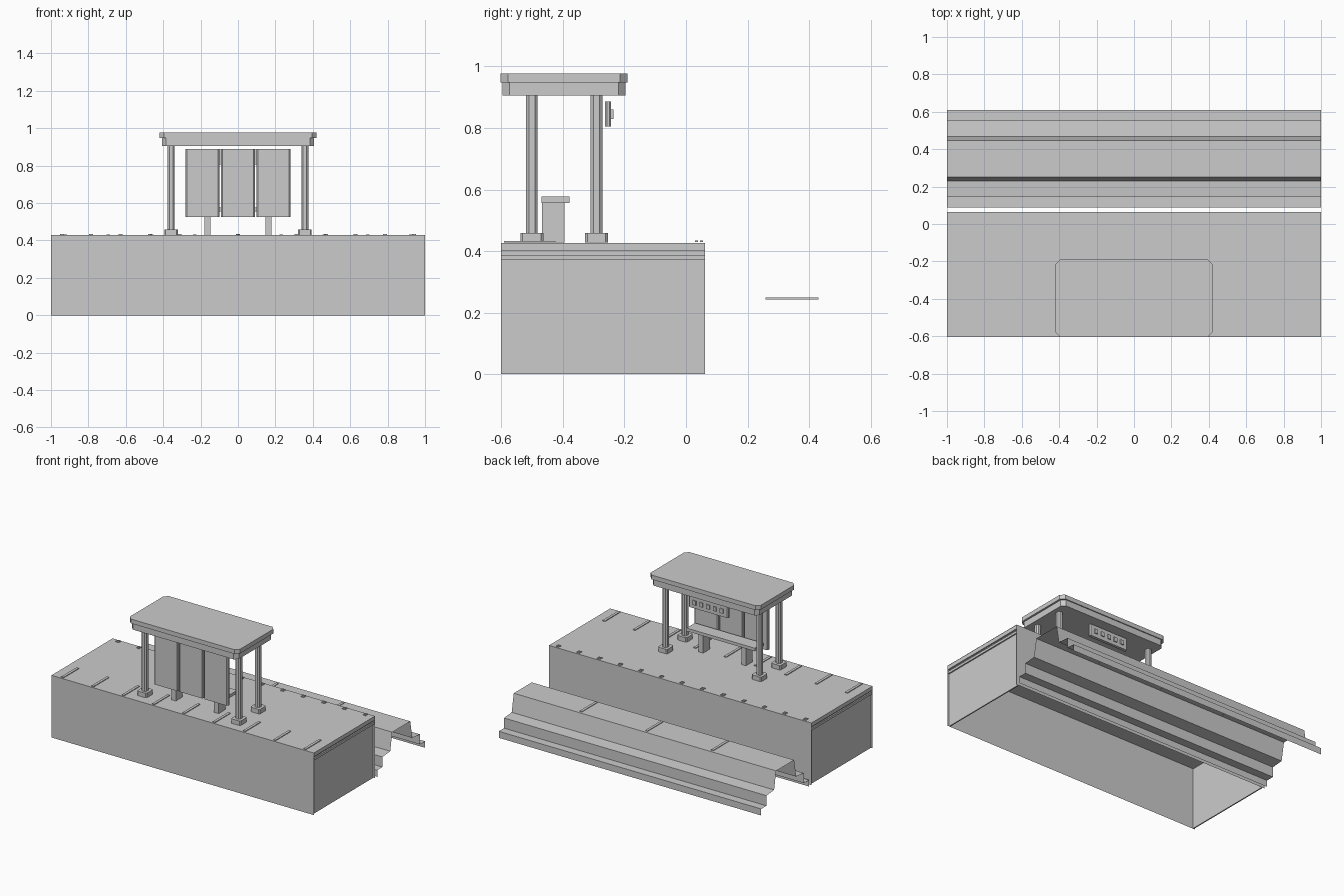
import bpy
import bmesh
from mathutils import Matrix

cube = bpy.data.objects.get("Cube")
if cube:
    bpy.data.objects.remove(cube, do_unlink=True)

grey = bpy.data.materials.new("light grey")
grey.use_nodes = True
COLOUR = (0.6, 0.6, 0.6, 1)
grey.diffuse_color = COLOUR
grey.node_tree.nodes["Principled BSDF"].inputs["Base Color"].default_value = COLOUR


def finish(name, bm):
    mesh = bpy.data.meshes.new(name)
    bm.to_mesh(mesh)
    bm.free()
    mesh.materials.append(grey)
    obj = bpy.data.objects.new(name, mesh)
    bpy.context.scene.collection.objects.link(obj)
    return obj


def block(name, x, y, z, chamfer=0):
    """Box between the given ranges, with optional chamfered upright edges."""
    bm = bmesh.new()
    size = [b - a for a, b in (x, y, z)]
    mid = [(a + b) / 2 for a, b in (x, y, z)]
    bmesh.ops.create_cube(bm, size=1, matrix=Matrix.Translation(mid) @ Matrix.Diagonal((*size, 1)))
    if chamfer:
        upright = [e for e in bm.edges if abs(e.verts[0].co.z - e.verts[1].co.z) > size[2] / 2]
        bmesh.ops.bevel(bm, geom=upright, offset=chamfer, offset_type='OFFSET', segments=1, affect='EDGES')
    return finish(name, bm)


def around(c, w):
    return (c - w / 2, c + w / 2)


def sheet(name, profile, x0, x1):
    """Open sheet swept along x from a (y, z) profile."""
    bm = bmesh.new()
    rows = [[bm.verts.new((x, y, z)) for y, z in profile] for x in (x0, x1)]
    for i in range(len(profile) - 1):
        bm.faces.new((rows[0][i], rows[1][i], rows[1][i + 1], rows[0][i + 1]))
    return finish(name, bm)


FRONT, BACK, DECK = -0.603, 0.063, 0.428

# Platform shell, open underneath, with recessed ends
sheet("platform_shell", [(FRONT, 0), (FRONT, DECK), (BACK, DECK), (BACK, 0)], -1, 1)
for side, label in ((-1, "right"), (1, "left")):
    def span(a, b):
        return tuple(sorted((side * a, side * b)))
    block(label + "_end_wall", span(0.98, 0.988), (FRONT + 0.002, BACK - 0.002), (0, DECK - 0.004))
    block(label + "_end_cornice", span(0.985, 0.999), (FRONT + 0.001, BACK - 0.001), (0.4, DECK - 0.001))
    block(label + "_end_rib", span(0.985, 0.997), (FRONT + 0.001, BACK - 0.001), (0.372, 0.388))

# Thin strips across the front of the deck
for i in range(-4, 5):
    block("deck_strip", around(i * 0.231, 0.018), (-0.592, -0.425), (DECK, DECK + 0.005))

# Paired studs along the back edge of the deck
for i in range(-6, 7):
    for y in (0.034, 0.05):
        block("edge_stud", around(i * 0.157, 0.022), around(y, 0.009), (DECK + 0.001, DECK + 0.007))

# Stepped sheet behind the platform, symmetric about its crown
MID = 0.349
half = [(0.098, 0.245), (0.12, 0.122), (0.204, 0.115), (0.204, 0.045), (0.261, 0.045), (0.261, 0)]
profile = [(MID - d, z) for d, z in reversed(half)] + [(MID + d, z) for d, z in half]
sheet("stepped_barrier", profile, -1, 1)
for x in (-0.5, 0, 0.5):
    block("barrier_strip", around(x, 0.018), (0.258, 0.43), (0.243, 0.249))

# Shelter roof in two layers
block("roof_top", (-0.42, 0.42), (-0.603, -0.19), (0.948, 0.978), 0.025)
block("roof_fascia", (-0.407, 0.407), (-0.596, -0.197), (0.905, 0.948), 0.023)

# Posts and their footings
for x in (-0.358, 0.358):
    for y in (-0.501, -0.291):
        block("post", around(x, 0.037), around(y, 0.038), (0.45, 0.906), 0.009)
        block("post_footing", around(x, 0.072), around(y, 0.074), (DECK, 0.459), 0.007)

# Three wind panels between the front posts
for x in (-0.19, 0, 0.19):
    block("wind_panel", around(x, 0.18), around(-0.501, 0.026), (0.525, 0.888), 0.006)

# Bench
block("bench_seat", (-0.26, 0.26), (-0.47, -0.378), (0.556, 0.577))
for x in (-0.163, 0.163):
    block("bench_leg", around(x, 0.034), (-0.468, -0.395), (DECK, 0.557))

# Hanging sign with five raised tiles
block("sign_board", (-0.15, 0.15), (-0.263, -0.243), (0.805, 0.886), 0.006)
for i in range(-2, 3):
    block("sign_tile", around(i * 0.052, 0.024), (-0.244, -0.236), (0.83, 0.86))
